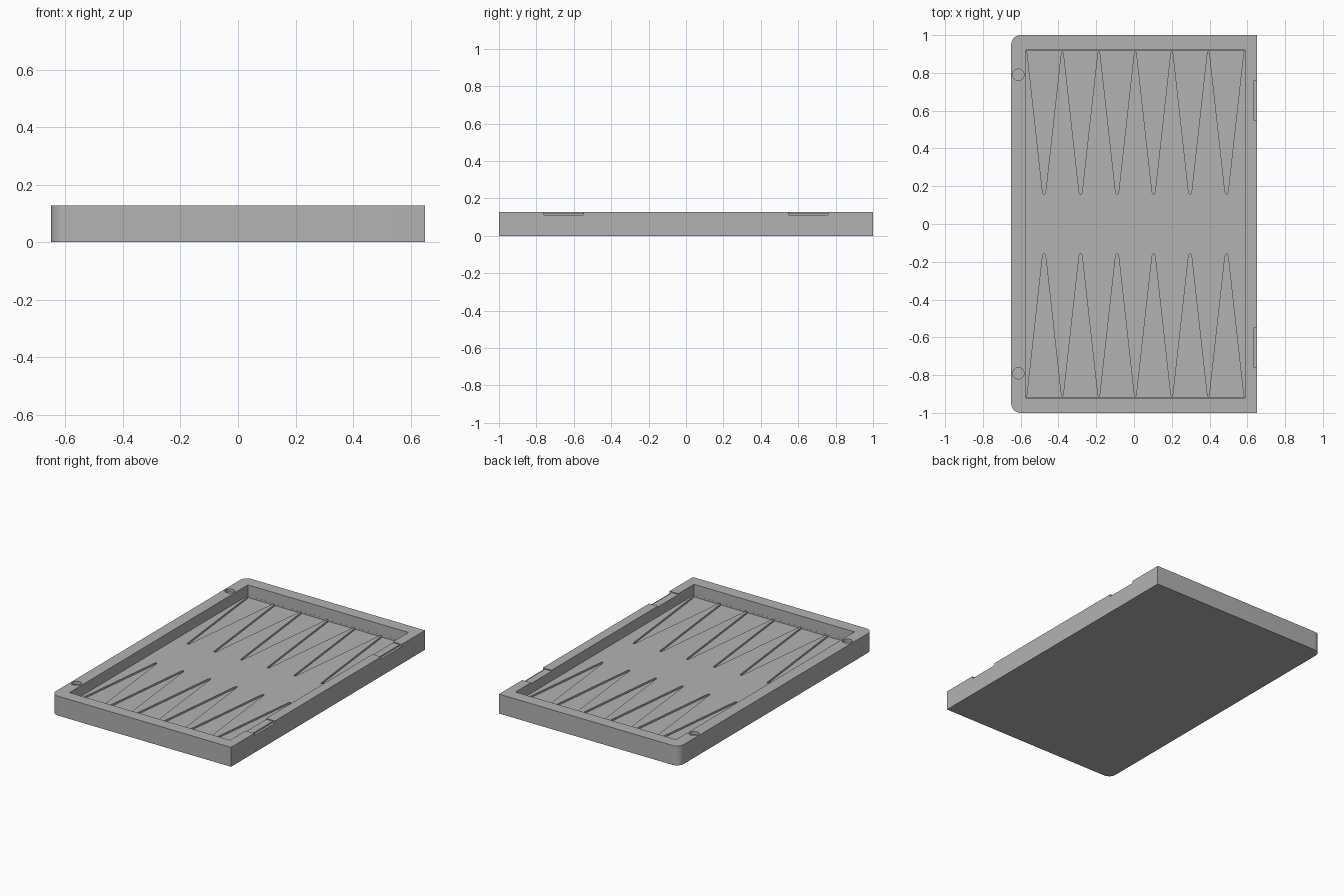
import bpy, bmesh, math

cube = bpy.data.objects.get("Cube")
if cube:
    bpy.data.objects.remove(cube, do_unlink=True)

HX, HY, H = 0.65, 1.0, 0.127          # half width, half length, height
X0, X1, YT = -0.573, 0.587, 0.92      # tray opening
FLOOR, POINT_FLOOR = 0.057, 0.045     # tray floor and sunken point floor
TOP = H + 0.05                        # cutters reach above the rim

grey = bpy.data.materials.new("grey")
grey.use_nodes = True
grey.diffuse_color = (0.45, 0.45, 0.45, 1)
grey.node_tree.nodes["Principled BSDF"].inputs["Base Color"].default_value = (0.45, 0.45, 0.45, 1)


def prism(name, outline, z0, z1):
    """Extrude a flat outline from z0 up to z1."""
    bm = bmesh.new()
    face = bm.faces.new([bm.verts.new((x, y, z0)) for x, y in outline])
    ext = bmesh.ops.extrude_face_region(bm, geom=[face])
    verts = [v for v in ext["geom"] if isinstance(v, bmesh.types.BMVert)]
    bmesh.ops.translate(bm, verts=verts, vec=(0, 0, z1 - z0))
    bmesh.ops.recalc_face_normals(bm, faces=bm.faces)
    mesh = bpy.data.meshes.new(name)
    bm.to_mesh(mesh)
    bm.free()
    obj = bpy.data.objects.new(name, mesh)
    bpy.context.collection.objects.link(obj)
    return obj


def rect(xa, xb, ya, yb):
    return [(xa, ya), (xb, ya), (xb, yb), (xa, yb)]


def arc(cx, cy, r, a0, a1, n):
    angles = [math.radians(a0 + (a1 - a0) * i / n) for i in range(n + 1)]
    return [(cx + r * math.cos(a), cy + r * math.sin(a)) for a in angles]


def carve(body, name, outline, z0, z1=TOP):
    """Cut a prism out of the body and discard the cutter."""
    cutter = prism(name, outline, z0, z1)
    cutter.hide_render = True
    mod = body.modifiers.new(name, "BOOLEAN")
    mod.operation = "DIFFERENCE"
    mod.solver = "EXACT"
    mod.object = cutter
    bpy.context.view_layer.objects.active = body
    bpy.ops.object.modifier_apply(modifier=name)
    bpy.data.objects.remove(cutter, do_unlink=True)


def point_row(side):
    """Zigzag outline of six joined tapering points along one end."""
    xa, xb, yb = X0 + 0.0005, X1 - 0.0005, YT - 0.0005
    pitch = (xb - xa) / 6
    pts = [(xa, yb), (xa + 0.004, 0.913), (xa + 0.007, 0.905)]
    for i in range(6):
        tip, gap = xa + (i + 0.5) * pitch, xa + (i + 1) * pitch
        pts += [(tip - 0.008, 0.17), (tip - 0.004, 0.16), (tip + 0.004, 0.16), (tip + 0.008, 0.17)]
        pts += [(gap - 0.007, 0.905), (gap - 0.004, 0.913)]
        if i < 5:
            pts += [(gap + 0.004, 0.913), (gap + 0.007, 0.905)]
    pts.append((xb, yb))
    return [(x, y * side) for x, y in pts]


# Case half: square on the hinge side, rounded on the opening side
R = 0.05
outline = [(HX, -HY), (HX, HY)]
outline += arc(-HX + R, HY - R, R, 90, 180, 10)
outline += arc(-HX + R, -HY + R, R, 180, 270, 10)
body = prism("game_board_case", outline, 0, H)
body.data.materials.append(grey)

# Tray
carve(body, "tray_cutter", rect(X0, X1, -YT, YT), FLOOR)

for side in (-1, 1):
    # Sunken points
    carve(body, "points_cutter", point_row(side), POINT_FLOOR, FLOOR + 0.02)
    # Round magnet hole
    carve(body, "hole_cutter", arc(-0.612, 0.79 * side, 0.03, 0, 348.75, 31), H - 0.02)
    # Hinge seat: shallow leaf recess and deeper barrel groove
    ya, yb = sorted((0.548 * side, 0.76 * side))
    carve(body, "leaf_cutter", rect(X1 - 0.02, HX + 0.05, ya, yb), H - 0.006)
    carve(body, "barrel_cutter", rect(HX - 0.015, HX + 0.05, ya, yb), H - 0.015)

# Smooth the rounded walls, keep the edges sharp
bpy.ops.object.select_all(action="DESELECT")
body.select_set(True)
bpy.context.view_layer.objects.active = body
bpy.ops.object.shade_smooth_by_angle(angle=math.radians(30))
